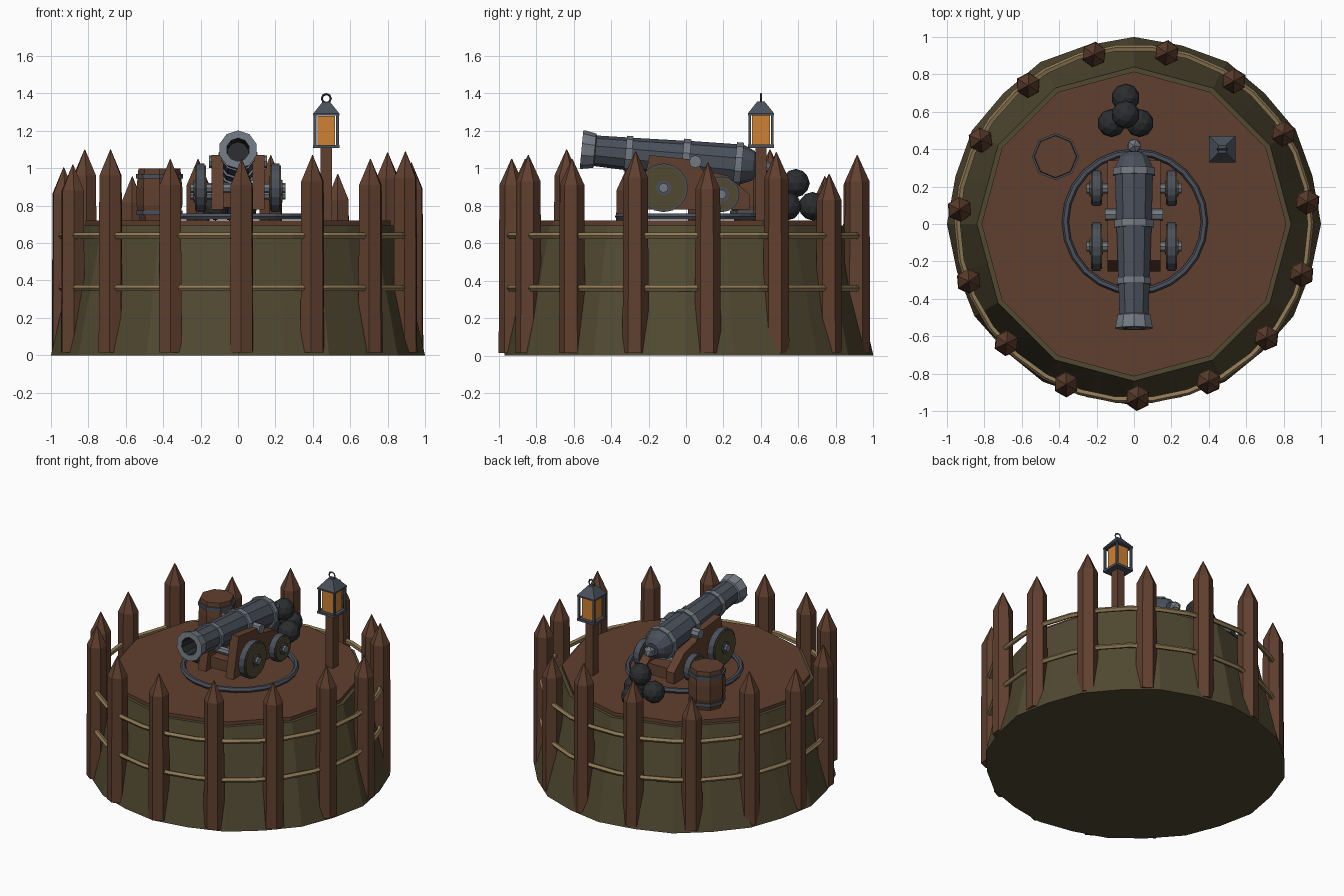
import bpy, bmesh, math, random
from mathutils import Matrix, Vector

if "Cube" in bpy.data.objects:
    bpy.data.objects.remove(bpy.data.objects["Cube"])

random.seed(4)
tau = math.tau


def material(name, rgb):
    m = bpy.data.materials.new(name)
    m.diffuse_color = (*rgb, 1)
    m.use_nodes = True
    m.node_tree.nodes["Principled BSDF"].inputs["Base Color"].default_value = m.diffuse_color
    return m


WOOD = material("brown_timber", (0.118, 0.051, 0.028))
EARTH = material("olive_earth", (0.082, 0.066, 0.031))
ROPE = material("tan_rope", (0.27, 0.19, 0.09))
GUN = material("gunmetal", (0.068, 0.080, 0.104))
STEEL = material("pale_steel", (0.17, 0.195, 0.225))
IRON = material("black_iron", (0.024, 0.026, 0.028))
GLASS = material("amber_glass", (0.62, 0.22, 0.035))


def finish(bm, name, mats, matrix=None):
    """Turn a bmesh into a named, flat shaded object."""
    bmesh.ops.recalc_face_normals(bm, faces=bm.faces)
    mesh = bpy.data.meshes.new(name)
    bm.to_mesh(mesh)
    bm.free()
    for m in mats:
        mesh.materials.append(m)
    ob = bpy.data.objects.new(name, mesh)
    bpy.context.collection.objects.link(ob)
    if matrix:
        ob.matrix_world = matrix
    return ob


def lathe(name, profile, n, mats, matrix=None, phase=0, slots=None):
    """Revolve (radius, height) points about z; both ends are capped."""
    bm = bmesh.new()
    rings = [[bm.verts.new((r * math.cos(phase + tau * i / n),
                            r * math.sin(phase + tau * i / n), z))
              for i in range(n)] for r, z in profile]
    for k in range(len(rings) - 1):
        a, b = rings[k], rings[k + 1]
        for i in range(n):
            j = (i + 1) % n
            f = bm.faces.new((a[i], a[j], b[j], b[i]))
            f.material_index = slots[k] if slots else 0
    bm.faces.new(rings[0])
    last = bm.faces.new(rings[-1])
    last.material_index = slots[-1] if slots else 0
    return finish(bm, name, mats, matrix)


def box(name, lo, hi, mat):
    bm = bmesh.new()
    lo, hi = Vector(lo), Vector(hi)
    size = hi - lo
    bmesh.ops.create_cube(bm, size=1, matrix=Matrix.Translation((lo + hi) / 2)
                          @ Matrix.Diagonal((*size, 1)))
    return finish(bm, name, [mat])


def ring(name, r, minor, loc, mat, n=24, m=6, rot=(0, 0, 0)):
    bpy.ops.mesh.primitive_torus_add(major_radius=r, minor_radius=minor, major_segments=n,
                                     minor_segments=m, location=loc, rotation=rot)
    ob = bpy.context.object
    ob.name = name
    ob.data.materials.append(mat)
    return ob


def ball(name, r, loc, mat, sub=2):
    bm = bmesh.new()
    bmesh.ops.create_icosphere(bm, subdivisions=sub, radius=r)
    return finish(bm, name, [mat], Matrix.Translation(loc))


def along_x(name, r, x0, x1, y, z, n, mat):
    """Cylinder lying along x."""
    mx = Matrix.Translation((0, y, z)) @ Matrix.Rotation(math.pi / 2, 4, 'Y')
    return lathe(name, [(r, x0), (r, x1)], n, [mat], mx)


# Earth mound: twelve-sided top flaring into a rounder foot
bm = bmesh.new()
foot, brim = [], []
for i in range(24):
    a = tau * i / 24
    rb = 1 - 0.03 * max(0, -math.sin(a)) - 0.012 * (i % 2)
    rt = 0.84 * (math.cos(tau / 24) if i % 2 else 1)
    foot.append(bm.verts.new((rb * math.cos(a), rb * math.sin(a), 0)))
    brim.append(bm.verts.new((rt * math.cos(a), rt * math.sin(a), 0.695)))
for i in range(24):
    j = (i + 1) % 24
    bm.faces.new((foot[i], foot[j], brim[j], brim[i]))
bm.faces.new(foot)
bm.faces.new(brim)
finish(bm, "earth_mound", [EARTH])

# Timber deck
lathe("deck", [(0.815, 0.68), (0.815, 0.72)], 12, [WOOD])

# Palisade of pointed stakes, counter-clockwise from the right
tips = [1.03, 1.085, 0.97, 1.07, 1.05, 0.957, 1.10, 1.005,
        1.02, 1.10, 1.05, 1.05, 1.07, 1.05, 1.09]
for i, tip in enumerate(tips):
    a = math.radians(7.2 + 24 * i)
    mx = Matrix.Translation((0.935 * math.cos(a), 0.93 * math.sin(a), 0))
    lathe("palisade_stake", [(0.07, 0.015), (0.066, tip - 0.14), (0.002, tip)], 6, [WOOD], mx,
          math.pi / 2 + random.uniform(-0.15, 0.15))

# Rope bands lashing the stakes
for z in (0.36, 0.64):
    ring("rope_band", 0.943, 0.018, (0, 0, z), ROPE, 30, 5)

# Turntable rail
ring("turntable_rail", 0.372, 0.019, (0.005, 0.012, 0.742), GUN, 24, 6)

# Gun barrel, lathed with raised bands, flared lip and hollow bore
prof = [(0.045, -0.385), (0.08, -0.36), (0.106, -0.30), (0.117, -0.30), (0.117, -0.262),
        (0.106, -0.262), (0.100, -0.02), (0.109, -0.02), (0.109, 0.02), (0.098, 0.02),
        (0.088, 0.29), (0.096, 0.29), (0.096, 0.325), (0.087, 0.325), (0.082, 0.485),
        (0.092, 0.49), (0.103, 0.55), (0.103, 0.56), (0.062, 0.56), (0.056, 0.40)]
slots = [0, 0, 1, 1, 1, 0, 1, 1, 1, 0, 1, 1, 1, 0, 1, 1, 1, 1, 2, 2]
tilt = Matrix.Translation((0, 0, 1.047)) @ Matrix.Rotation(math.radians(84.6), 4, 'X')
lathe("gun_barrel", prof, 10, [GUN, STEEL, IRON], tilt, tau / 20, slots)
ball("breech_knob", 0.042, tilt @ Vector((0, 0, -0.42)), STEEL, 1)
along_x("trunnion", 0.034, -0.155, 0.155, 0.05, 1.035, 8, STEEL)

# Carriage cheeks cut from a sloping profile
cheek = [(-0.255, 0.78), (-0.195, 1.07), (0.04, 1.045), (0.09, 0.99),
         (0.22, 0.96), (0.34, 0.86), (0.34, 0.78)]
for s in (-1, 1):
    bm = bmesh.new()
    sides = [[bm.verts.new((s * x, y, z)) for y, z in cheek] for x in (0.078, 0.142)]
    for k in range(len(cheek)):
        j = (k + 1) % len(cheek)
        bm.faces.new((sides[0][k], sides[0][j], sides[1][j], sides[1][k]))
    for side in sides:
        bm.faces.new(side)
    finish(bm, "carriage_cheek", [WOOD])
box("carriage_bed", (-0.078, -0.2, 0.79), (0.078, 0.32, 0.87), WOOD)

# Axles and iron-tyred wheels
for y, z, r in ((-0.12, 0.895, 0.13), (0.19, 0.86, 0.095)):
    along_x("axle", 0.026, -0.255, 0.255, y, z, 8, STEEL)
    for s in (-1, 1):
        mx = Matrix.Translation((s * 0.2, y, z)) @ Matrix.Rotation(s * math.pi / 2, 4, 'Y')
        lathe("wheel", [(r - 0.01, -0.03), (r - 0.01, 0.03)], 16, [EARTH], mx)
        lathe("wheel_tyre", [(r - 0.012, -0.022), (r, -0.022), (r, 0.022), (r - 0.012, 0.022)],
              16, [GUN], mx)
        lathe("wheel_hub", [(0.042, -0.034), (0.042, 0.038)], 8, [GUN], mx)

# Pile of shot
for x, y, z in ((-0.12, 0.54, 0.797), (0.03, 0.54, 0.797), (-0.045, 0.675, 0.797),
                (-0.045, 0.585, 0.92)):
    ball("cannonball", 0.076, (x, y, z), IRON)

# Keg with two hoops
keg = Matrix.Translation((-0.42, 0.36, 0))
lathe("keg", [(0.104, 0.72), (0.122, 0.80), (0.122, 0.90), (0.112, 1.0)], 8, [WOOD], keg)
for z0, r in ((0.75, 0.124), (0.945, 0.126)):
    lathe("keg_hoop", [(r, z0), (r, z0 + 0.025)], 8, [GUN], keg)

# Lantern on its post
lx, ly = 0.472, 0.40
box("lantern_post", (lx - 0.03, ly - 0.03, 0.72), (lx + 0.03, ly + 0.03, 1.11), WOOD)
box("lantern_base", (lx - 0.07, ly - 0.07, 1.108), (lx + 0.07, ly + 0.07, 1.125), GUN)
box("lantern_glass", (lx - 0.047, ly - 0.047, 1.125), (lx + 0.047, ly + 0.047, 1.28), GLASS)
for sx in (-1, 1):
    for sy in (-1, 1):
        cx, cy = lx + sx * 0.06, ly + sy * 0.06
        box("lantern_bar", (cx - 0.007, cy - 0.007, 1.12), (cx + 0.007, cy + 0.007, 1.29), GUN)
q = math.sqrt(2)
lathe("lantern_roof", [(0.07 * q, 1.282), (0.07 * q, 1.292), (0.02 * q, 1.355)], 4, [GUN],
      Matrix.Translation((lx, ly, 0)), tau / 8)
ring("lantern_loop", 0.024, 0.006, (lx, ly, 1.373), GUN, 8, 4, (math.pi / 2, 0, 0))
